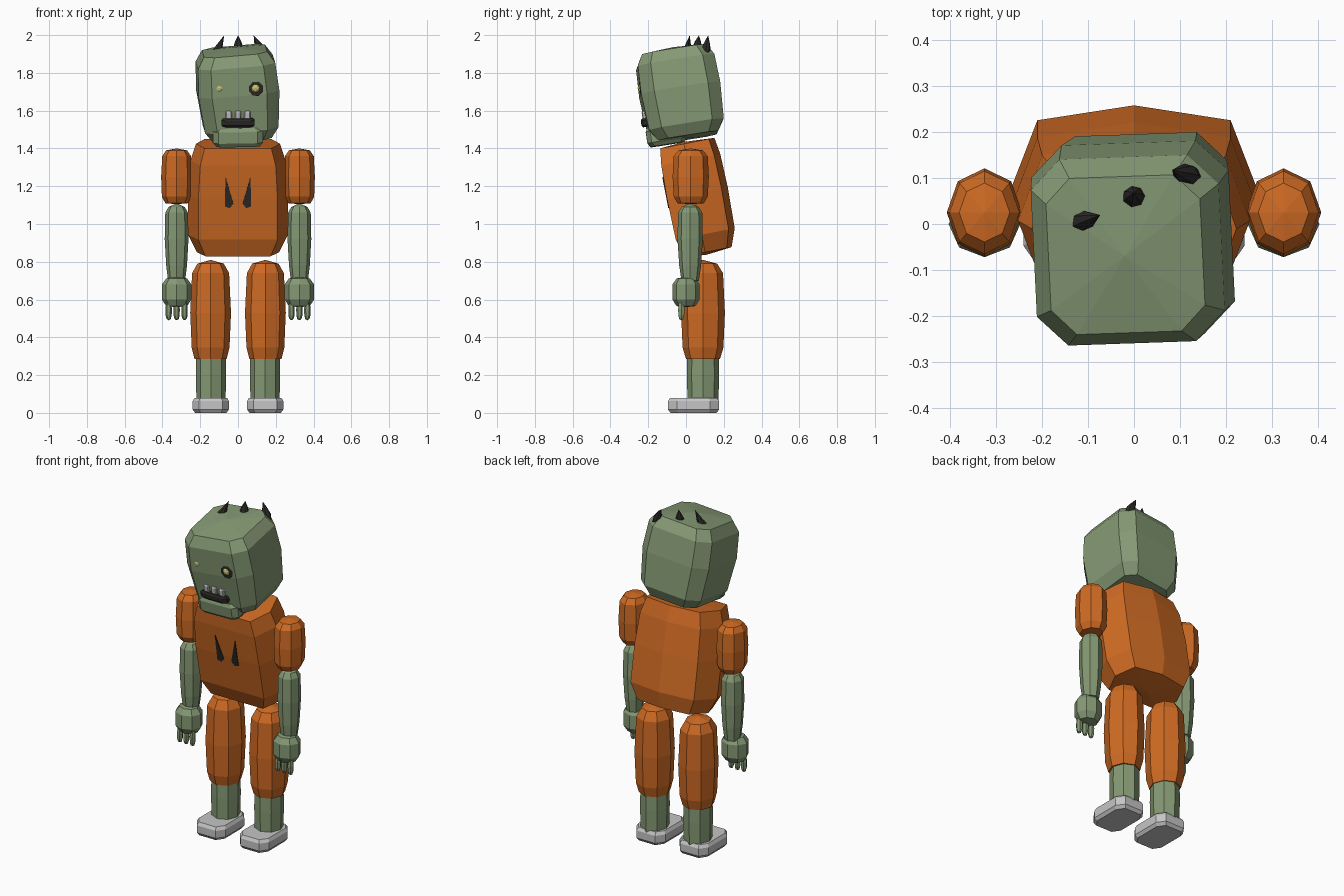
import bpy, bmesh, math
from mathutils import Matrix, Vector, Euler


def material(name, r, g, b):
    m = bpy.data.materials.new(name)
    m.diffuse_color = (r, g, b, 1)
    return m


GREEN = material("green skin", 0.235, 0.32, 0.175)
ORANGE = material("orange cloth", 0.62, 0.145, 0.017)
BLACK = material("near black", 0.024, 0.022, 0.02)
GREY = material("light grey", 0.56, 0.56, 0.56)
YELLOW = material("pale yellow", 0.58, 0.53, 0.17)


def frame(loc, rx=0, ry=0, rz=0):
    e = Euler([math.radians(a) for a in (rx, ry, rz)])
    return Matrix.Translation(loc) @ e.to_matrix().to_4x4()


def circle(n, turn=0.0):
    return [(math.cos(math.tau * (i + turn) / n), math.sin(math.tau * (i + turn) / n))
            for i in range(n)]


def chamfered(c):
    """Unit square outline with cut corners."""
    d = 1 - c
    return [(1, -d), (1, d), (d, 1), (-d, 1), (-1, d), (-1, -d), (-d, -1), (d, -1)]


def loft(name, outline, rings, mat, m=Matrix(), low=None, high=None):
    """Stack scaled outlines (z, sx, sy, y offset); low and high are optional apex heights."""
    bm = bmesh.new()
    loops = []
    for z, sx, sy, *oy in rings:
        o = oy[0] if oy else 0
        loops.append([bm.verts.new((x * sx, y * sy + o, z)) for x, y in outline])
    n = len(outline)
    for a, b in zip(loops, loops[1:]):
        for i in range(n):
            j = (i + 1) % n
            bm.faces.new((a[i], a[j], b[j], b[i]))
    for ring, tip, k in ((loops[0], low, 0), (loops[-1], high, -1)):
        if tip is None:
            bm.faces.new(ring)
            continue
        o = rings[k][3] if len(rings[k]) > 3 else 0
        v = bm.verts.new((0, o, tip))
        for i in range(n):
            bm.faces.new((ring[i], ring[(i + 1) % n], v))
    bmesh.ops.recalc_face_normals(bm, faces=bm.faces)
    me = bpy.data.meshes.new(name)
    bm.to_mesh(me)
    bm.free()
    me.materials.append(mat)
    ob = bpy.data.objects.new(name, me)
    ob.matrix_world = m
    bpy.context.collection.objects.link(ob)
    return ob


OCT = circle(8)

# Torso, leaning forward
lean = frame((0, 0.045, 1.14), 11)
chest = [(0.21, -0.14), (0.265, 0.0), (0.21, 0.145), (0, 0.178),
         (-0.21, 0.145), (-0.265, 0.0), (-0.21, -0.14)]
loft("torso", chest, [(-0.295, 0.82, 0.8), (-0.2, 1.0, 1.0), (0.02, 1.0, 1.03),
                      (0.2, 0.95, 1.0), (0.29, 0.84, 0.92)],
     ORANGE, lean, low=-0.31, high=0.3)

# Head, tilted forward and sideways
tilt = frame((0, -0.03, 1.69), 9, -5, 2)
loft("head", chamfered(0.32), [(-0.235, 0.155, 0.16), (-0.175, 0.195, 0.2), (0.02, 0.215, 0.212),
                               (0.17, 0.205, 0.205), (0.23, 0.168, 0.172)],
     GREEN, tilt, low=-0.24, high=0.25)
loft("jaw", chamfered(0.22), [(-0.052, 0.115, 0.09), (-0.03, 0.132, 0.105), (0.03, 0.132, 0.105),
                              (0.05, 0.115, 0.095)],
     GREEN, frame((0, -0.105, 1.472), 9, -1))

# Mouth and teeth
loft("mouth", chamfered(0.25), [(-0.022, 0.075, 0.03), (-0.012, 0.088, 0.038),
                                (0.014, 0.088, 0.038), (0.024, 0.078, 0.032)],
     BLACK, frame((0, -0.2, 1.538), 9))
for i in (-1, 0, 1):
    loft("tooth", chamfered(0.3), [(-0.02, 0.017, 0.018), (0.014, 0.017, 0.018),
                                   (0.022, 0.012, 0.013)],
         GREY, frame((i * 0.05, -0.215, 1.578), 9))

# Eyes in dark sockets
for x, back in ((-0.1, 0.006), (0.093, 0.0)):
    sx = x - 0.006 if x < 0 else x
    loft("eye_socket", circle(8, 0.5), [(-0.02, 0.05, 0.05), (0.008, 0.05, 0.05),
                                        (0.016, 0.036, 0.036)],
         BLACK, frame((sx, -0.229 + back, 1.717), 97))
    arc = [math.radians(a) for a in (-60, -30, 0, 30, 60)]
    loft("eye", OCT, [(0.032 * math.sin(a), 0.032 * math.cos(a), 0.032 * math.cos(a)) for a in arc],
         YELLOW, frame((x, -0.224, 1.72), 90), low=-0.032, high=0.032)

# Spikes on the crown
for x, y, z, ry in ((-0.115, 0.005, 1.905, 24), (0, 0.058, 1.925, 0), (0.118, 0.105, 1.92, -24)):
    loft("head_spike", circle(7), [(-0.02, 0.022, 0.02), (0.01, 0.027, 0.025), (0.04, 0.018, 0.017)],
         BLACK, frame((x, y, z), -8, ry), high=(2.0 - z) / math.cos(math.radians(ry)))

for s in (-1, 1):
    side = "left" if s > 0 else "right"
    # Chest slash: thin plate lying on the torso front
    slash = [(s * 0.066, 0.14), (s * 0.07, -0.02), (s * 0.044, -0.028), (s * 0.024, -0.005)]
    loft(side + "_chest_mark", slash, [(0.136, 1, 1), (0.147, 1, 1)],
         BLACK, lean @ frame((0, 0, 0), 90))

    # Arm
    loft(side + "_sleeve", OCT, [(1.11, 0.06, 0.07), (1.145, 0.078, 0.09), (1.25, 0.082, 0.096),
                                 (1.36, 0.076, 0.09), (1.39, 0.055, 0.064)],
         ORANGE, frame((s * 0.325, 0.025, 0)), low=1.105, high=1.40)
    loft(side + "_forearm", OCT, [(0.70, 0.045, 0.046), (0.78, 0.055, 0.058), (0.92, 0.063, 0.067),
                                  (1.06, 0.06, 0.064), (1.09, 0.043, 0.045)],
         GREEN, frame((s * 0.325, 0.022, 0)), low=0.69, high=1.11)
    loft(side + "_hand", OCT, [(0.565, 0.055, 0.05), (0.60, 0.078, 0.072), (0.68, 0.078, 0.072),
                               (0.712, 0.055, 0.05)],
         GREEN, frame((s * 0.325, 0, 0)), low=0.56, high=0.72)
    for i in (-1, 0, 1):
        loft(side + "_finger", circle(6), [(0.497, 0.011, 0.012), (0.515, 0.016, 0.018),
                                           (0.55, 0.017, 0.019), (0.59, 0.013, 0.014)],
             GREEN, frame((s * 0.325 + i * 0.042, -0.025, 0)), low=0.49)

    # Leg
    loft(side + "_thigh", OCT, [(0.285, 0.085, 0.09), (0.345, 0.1, 0.108), (0.53, 0.108, 0.116),
                                (0.74, 0.098, 0.106), (0.79, 0.07, 0.075)],
         ORANGE, frame((s * 0.145, 0.09, 0)), high=0.81)
    loft(side + "_shin", OCT, [(0.06, 0.077, 0.082), (0.2, 0.08, 0.085), (0.32, 0.078, 0.083)],
         GREEN, frame((s * 0.143, 0.09, 0)))
    loft(side + "_foot", chamfered(0.35), [(0.0, 0.083, 0.122), (0.018, 0.096, 0.135),
                                           (0.062, 0.096, 0.135), (0.08, 0.086, 0.124)],
         GREY, frame((s * 0.144, 0.04, 0)))
